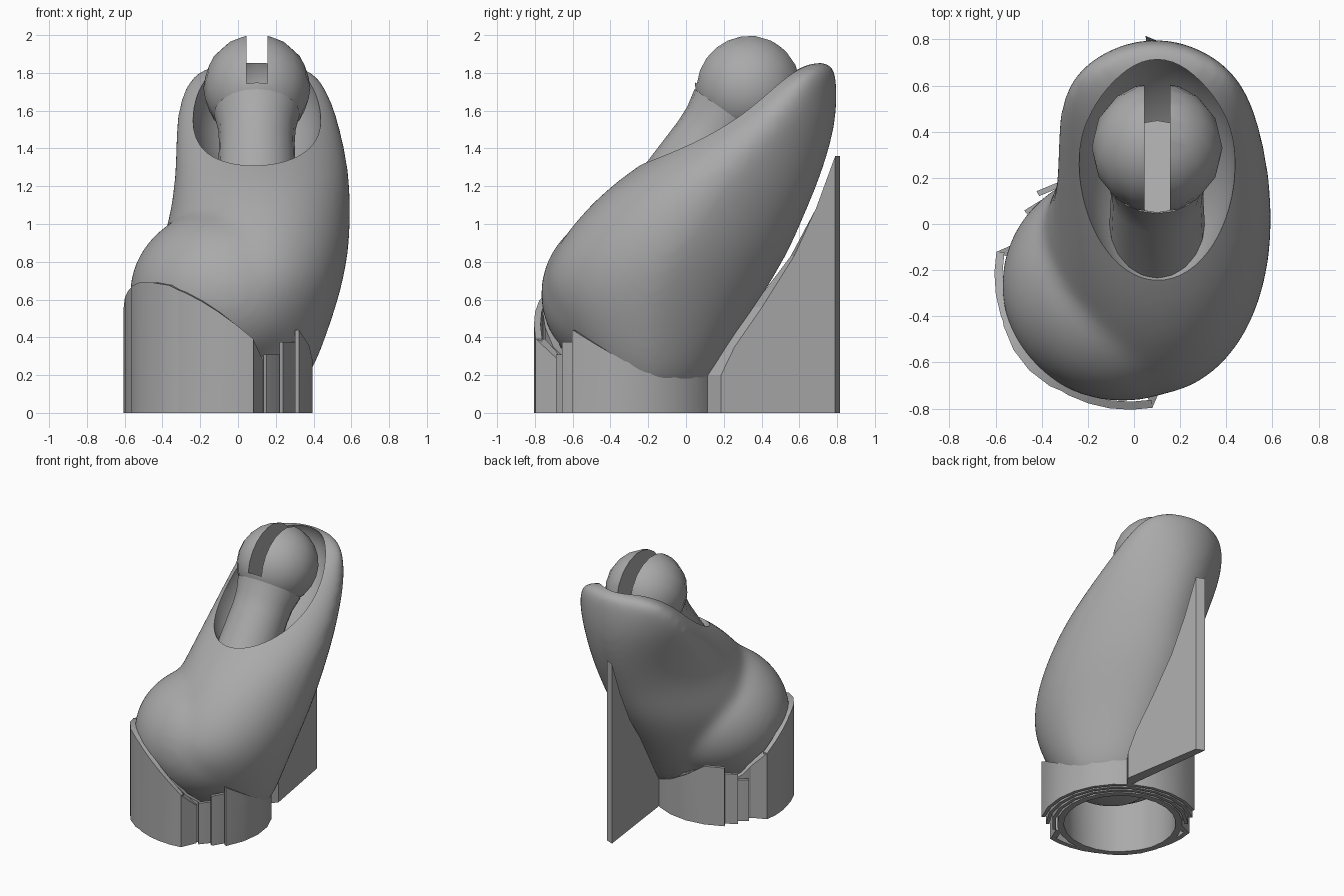
import bpy, bmesh, math
from mathutils import Vector, Matrix

if "Cube" in bpy.data.objects:
    bpy.data.objects.remove(bpy.data.objects["Cube"])

grey = bpy.data.materials.new("plain grey")
grey.use_nodes = True
colour = (0.4, 0.4, 0.4, 1)
grey.diffuse_color = colour
grey.node_tree.nodes["Principled BSDF"].inputs["Base Color"].default_value = colour


def finish(name, bm):
    """Turn a bmesh into a named object with the grey material."""
    bmesh.ops.recalc_face_normals(bm, faces=bm.faces)
    mesh = bpy.data.meshes.new(name)
    bm.to_mesh(mesh)
    bm.free()
    mesh.materials.append(grey)
    ob = bpy.data.objects.new(name, mesh)
    bpy.context.collection.objects.link(ob)
    return ob


def activate(ob):
    bpy.ops.object.select_all(action='DESELECT')
    ob.select_set(True)
    bpy.context.view_layer.objects.active = ob


def apply_modifier(ob, kind, **settings):
    mod = ob.modifiers.new(kind.title(), kind)
    for key, value in settings.items():
        setattr(mod, key, value)
    activate(ob)
    bpy.ops.object.modifier_apply(modifier=mod.name)


def carve(ob, cutter):
    apply_modifier(ob, 'BOOLEAN', operation='DIFFERENCE', solver='EXACT', object=cutter)
    bpy.data.objects.remove(cutter)


def smooth(ob, degrees):
    activate(ob)
    bpy.ops.object.shade_smooth_by_angle(angle=math.radians(degrees))


def placed(centre, lean, scale=(1, 1, 1)):
    """Matrix for a part whose own z axis leans back by some degrees."""
    return (Matrix.Translation(centre) @ Matrix.Rotation(-math.radians(lean), 4, 'X')
            @ Matrix.Diagonal((*scale, 1)))


def add_ellipsoid(bm, centre, radii, lean=0, u=48, v=32):
    bmesh.ops.create_uvsphere(bm, u_segments=u, v_segments=v, radius=1,
                              matrix=placed(centre, lean, radii))


def bridge(bm, rows, closed=False):
    """Skin equal rings of vertices; cap both ends unless they form a loop."""
    pairs = list(zip(rows, rows[1:]))
    if closed:
        pairs.append((rows[-1], rows[0]))
    else:
        bm.faces.new(rows[0])
        bm.faces.new(rows[-1])
    for r, s in pairs:
        for k in range(len(r)):
            n = (k + 1) % len(r)
            bm.faces.new((r[k], r[n], s[n], s[k]))


# Shell: leaning egg from level oval sections (height, front, back, right, left)
sections = [
    (0.08, -0.35, 0.04, -0.15, 0.27), (0.15, -0.46, 0.11, -0.21, 0.35),
    (0.25, -0.55, 0.18, -0.29, 0.41), (0.42, -0.67, 0.28, -0.36, 0.475),
    (0.65, -0.77, 0.425, -0.42, 0.55), (0.85, -0.71, 0.545, -0.42, 0.59),
    (1.05, -0.56, 0.63, -0.36, 0.60), (1.25, -0.35, 0.715, -0.335, 0.595),
    (1.45, -0.03, 0.775, -0.335, 0.56), (1.60, 0.20, 0.80, -0.325, 0.52),
    (1.73, 0.38, 0.80, -0.29, 0.47), (1.82, 0.54, 0.79, -0.22, 0.40),
    (1.86, 0.66, 0.76, -0.06, 0.25)]
SIDES = 48
bm = bmesh.new()
rows = []
for z, front, back, x0, x1 in sections:
    rows.append([])
    for i in range(SIDES):
        a = math.tau * i / SIDES
        narrow = 1 - 0.2 * max(0, math.sin(a))
        rows[-1].append(bm.verts.new((
            (x0 + x1) / 2 + (x1 - x0) / 2 * math.cos(a) * narrow,
            (front + back) / 2 + (back - front) / 2 * math.sin(a), z)))
bridge(bm, rows)

# Rounded lobe bulging from the egg's lower side
add_ellipsoid(bm, (-0.05, -0.265, 0.63), (0.525, 0.505, 0.465))
shell = finish("socket_shell", bm)
apply_modifier(shell, 'SUBSURF', levels=2)
apply_modifier(shell, 'REMESH', mode='VOXEL', voxel_size=0.02)
apply_modifier(shell, 'SMOOTH', factor=0.5, iterations=36)

# Socket hollow opening toward the upper front
bm = bmesh.new()
add_ellipsoid(bm, (0.10, 0.235, 1.58), (0.34, 0.36, 0.55), 60)
carve(shell, finish("hollow_cutter", bm))
smooth(shell, 45)

# Ball with a slot
LEAN = 35.6
BALL = Vector((0.10, 0.33, 1.72))
axis = Vector((0, math.sin(math.radians(LEAN)), math.cos(math.radians(LEAN))))
bm = bmesh.new()
add_ellipsoid(bm, BALL, (0.283, 0.283, 0.283), LEAN, 16, 12)
ball = finish("joint_ball", bm)
bm = bmesh.new()
bmesh.ops.create_cube(bm, size=1, matrix=placed(BALL + axis * 0.26, LEAN, (0.11, 1, 0.8)))
carve(ball, finish("slot_cutter", bm))
smooth(ball, 35)

# Neck under the ball, flaring slightly where they meet
bm = bmesh.new()
rows = []
for drop, radius in ((0.68, 0.21), (0.36, 0.20), (0.27, 0.205), (0.17, 0.228)):
    m = placed(BALL - axis * drop, LEAN)
    rows.append([bm.verts.new(m @ Vector((radius * math.cos(math.tau * i / 20),
                                          radius * math.sin(math.tau * i / 20), 0)))
                 for i in range(20)])
bridge(bm, rows)
smooth(finish("joint_neck", bm), 35)

# Curved support walls standing on the ground
SIDE = Vector((-0.78, -0.62))


def cradle_top(p):
    return min(0.69, max(0.28, p.dot(SIDE) * 0.98 - 0.03))


def upright(bm, p, q, h):
    """Standing rectangle between ground points p and q."""
    return [bm.verts.new(c) for c in ((*p, 0), (*q, 0), (*q, h), (*p, h))]


def wall(name, centre, inner, outer, start, end, steps, top):
    bm = bmesh.new()
    closed = end - start == 360
    rows = []
    for i in range(steps + (not closed)):
        a = math.radians(start + (end - start) * i / steps)
        ray = Vector((math.cos(a), math.sin(a)))
        q = centre + ray * outer
        rows.append(upright(bm, centre + ray * inner, q, top(q)))
    bridge(bm, rows, closed)
    smooth(finish(name, bm), 20)


RING = Vector((-0.15, -0.33))
wall("support_ring", RING, 0.385, 0.43, 0, 360, 24, cradle_top)
wall("support_lobe", Vector((-0.02, -0.22)), 0.55, 0.585, 170, 280, 12, cradle_top)
for n in range(3):
    inner = 0.445 + 0.038 * n
    wall(f"support_arc_{n + 1}", RING, inner, inner + 0.024, -50 + 10 * n, 140 - 10 * n, 10,
         lambda p: max(0.2, min(0.31 + 0.065 * n, 0.36 + 0.8 * p.dot(SIDE))))

# Flat flanks closing the lobe's two ends against the ring
for name, ends in (("front_flank", ((0.08, -0.795), (0.13, -0.68))),
                   ("back_flank", ((-0.595, -0.12), (-0.48, -0.07)))):
    bm = bmesh.new()
    bridge(bm, [upright(bm, Vector(q).lerp(RING, 0.1), q, cradle_top(Vector(q)))
                for q in ends])
    finish(name, bm)

# Upright fin under the back, its top following the shell
bm = bmesh.new()
profile = [(0.0, 0.2), (0.12, 0.35), (0.36, 0.56), (0.64, 0.83), (0.83, 1.08), (1.0, 1.36)]
left = (Vector((0.21, 0.185)), Vector((0.11, 0.79)))
right = (Vector((0.14, 0.09)), Vector((0.05, 0.815)))
bridge(bm, [upright(bm, left[0].lerp(left[1], t), right[0].lerp(right[1], t), h)
            for t, h in profile])
finish("support_fin", bm)
